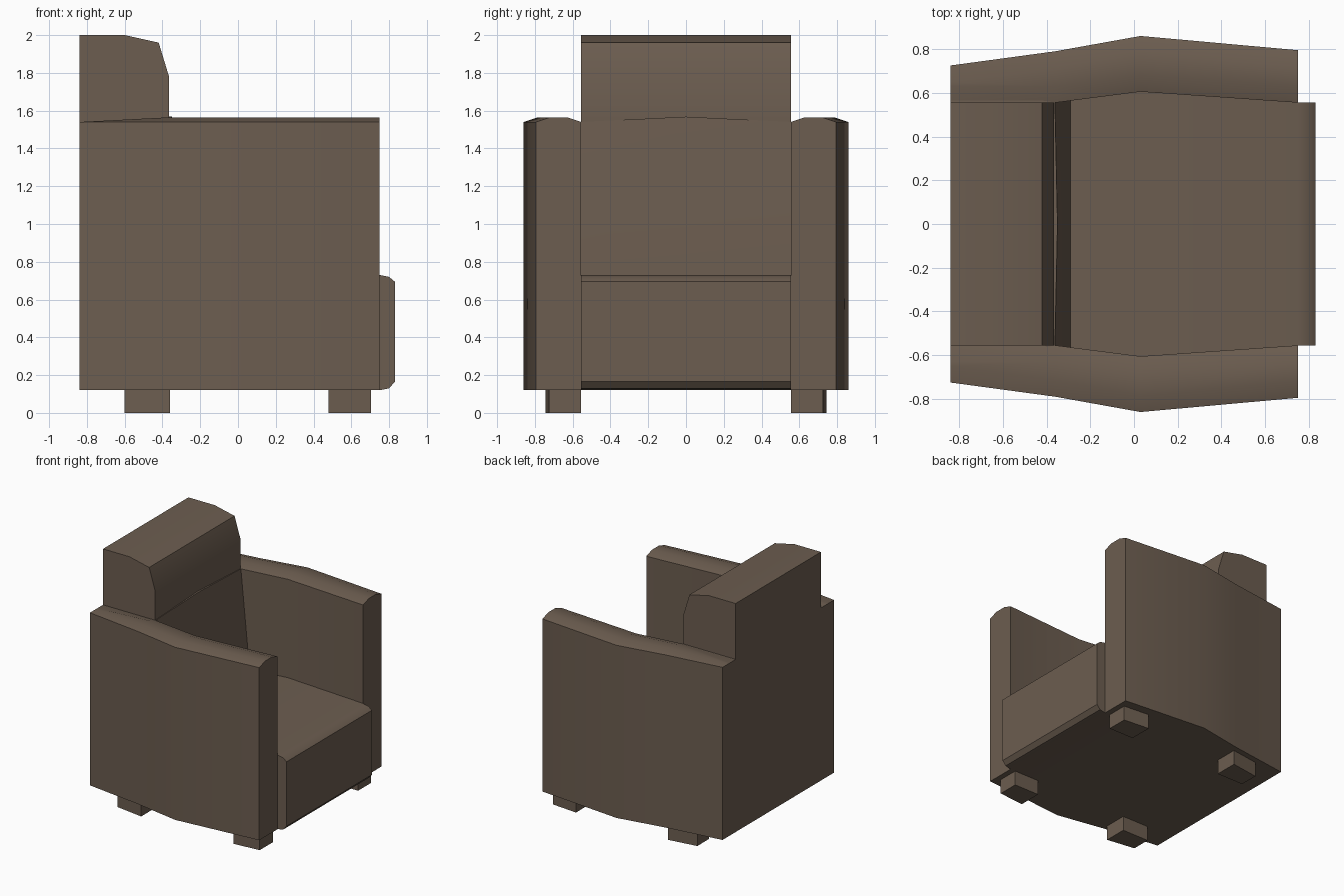
import bpy, bmesh, math

if "Cube" in bpy.data.objects:
    bpy.data.objects.remove(bpy.data.objects["Cube"])

brown = bpy.data.materials.new("brown_fabric")
brown.diffuse_color = (0.15, 0.11, 0.08, 1)
brown.use_nodes = True
brown.node_tree.nodes["Principled BSDF"].inputs["Base Color"].default_value = brown.diffuse_color


def loft(name, rings, mirror=False):
    """Skin a closed solid through rings that share a point count."""
    bm = bmesh.new()
    loops = [[bm.verts.new(p) for p in ring] for ring in rings]
    n = len(loops[0])
    for a, b in zip(loops, loops[1:]):
        for i in range(n):
            j = (i + 1) % n
            bm.faces.new((a[i], a[j], b[j], b[i]))
    bm.faces.new(loops[0][::-1])
    bm.faces.new(loops[-1])
    bmesh.ops.recalc_face_normals(bm, faces=bm.faces)
    mesh = bpy.data.meshes.new(name)
    bm.to_mesh(mesh)
    bm.free()
    mesh.materials.append(brown)
    ob = bpy.data.objects.new(name, mesh)
    bpy.context.collection.objects.link(ob)
    if mirror:
        mod = ob.modifiers.new("mirror", "MIRROR")
        mod.use_axis = (False, True, False)
        mod.use_mirror_merge = False
    bpy.ops.object.select_all(action='DESELECT')
    ob.select_set(True)
    bpy.context.view_layer.objects.active = ob
    bpy.ops.object.shade_smooth_by_angle(angle=math.radians(32))
    return ob


# Bowed arms with softly crowned tops: x, inner y, outer y, crown z
def arm_ring(x, yi, yo, crown):
    return [(x, yi, 0.12), (x, yo, 0.12), (x, yo, 1.54),
            (x, yo - 0.075, crown), (x, yi + 0.075, crown), (x, yi, 1.54)]


loft("arms", [arm_ring(*s) for s in (
    (-0.84, 0.555, 0.725, 1.54), (-0.36, 0.555, 0.79, 1.565),
    (0.03, 0.605, 0.86, 1.565), (0.75, 0.555, 0.795, 1.565))], mirror=True)

# Seat block with rounded front: x, half width, bottom z, top z
loft("seat", [[(x, -w, b), (x, w, b), (x, w, t), (x, -w, t)]
              for x, w, b, t in (
    (-0.50, 0.555, 0.12, 0.73), (-0.36, 0.555, 0.12, 0.73),
    (0.03, 0.605, 0.12, 0.73), (0.75, 0.555, 0.12, 0.73),
    (0.80, 0.555, 0.13, 0.72), (0.83, 0.555, 0.165, 0.695))])

# Sloping backrest, slightly crowned in the middle
loft("backrest", [[(-0.84, y, 0.12), (-0.50, y, 0.12), (-0.50, y, 0.70),
                   (-0.29, y, 0.70), (-0.29, y, 0.73), (fx, y, fz),
                   (-0.40, y, fz), (-0.84, y, 1.54)]
                  for y, fx, fz in ((-0.565, -0.362, 1.54), (0, -0.35, 1.568),
                                    (0.565, -0.362, 1.54))])

# Headrest
profile = [(-0.84, 1.54), (-0.365, 1.54), (-0.365, 1.78),
           (-0.42, 1.96), (-0.60, 2.0), (-0.84, 2.0)]
loft("headrest", [[(x, y, z) for x, z in profile] for y in (-0.555, 0.555)])

# Feet, outer sides following the arms: x range and outer y at each end
for name, x0, x1, y0, y1 in (("rear_feet", -0.60, -0.36, 0.71, 0.745),
                             ("front_feet", 0.48, 0.705, 0.745, 0.725)):
    loft(name, [[(x0, 0.555, z), (x1, 0.555, z), (x1, y1, z), (x0, y0, z)]
                for z in (0, 0.125)], mirror=True)
